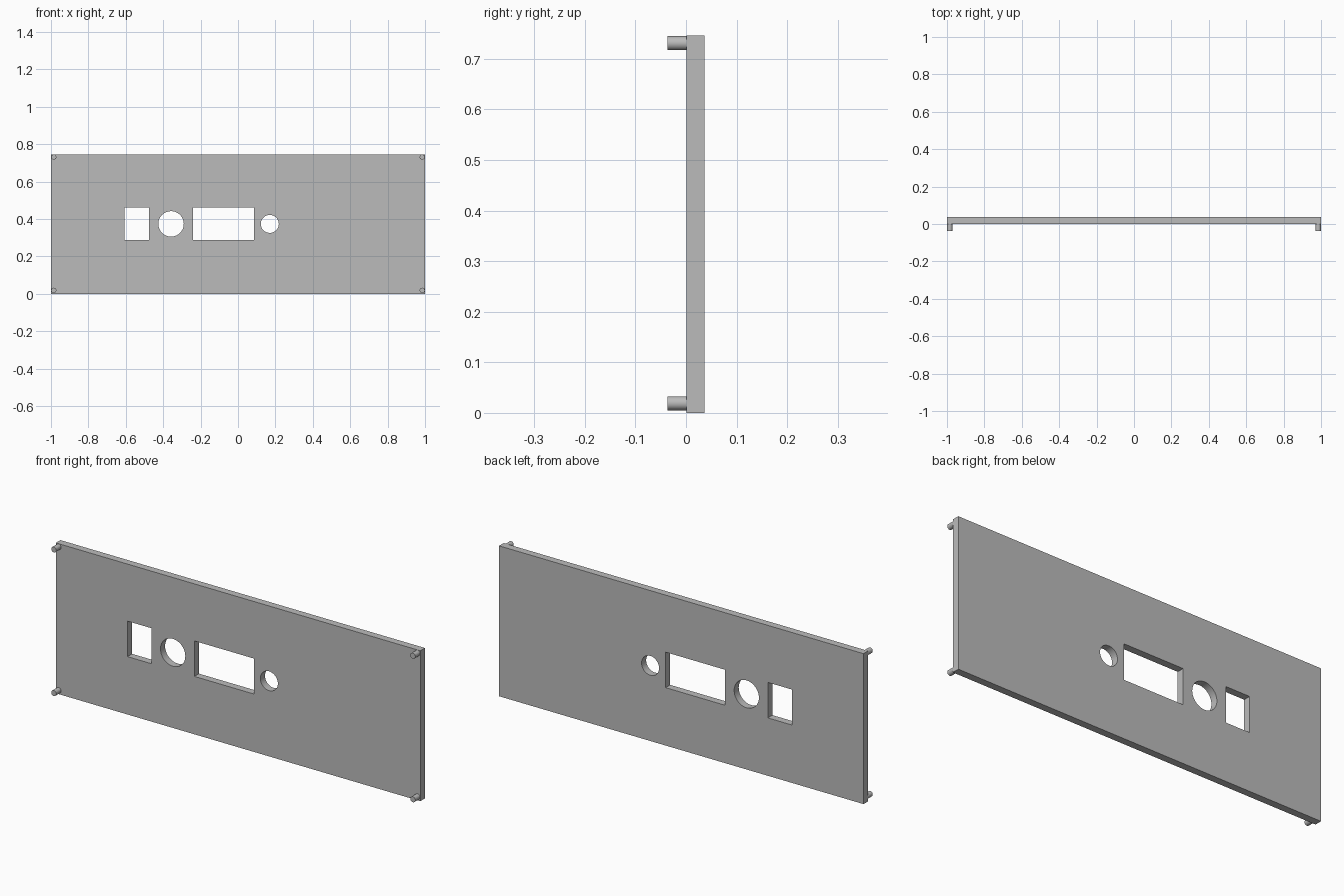
import bpy
import math

cube = bpy.data.objects.get("Cube")
if cube:
    bpy.data.objects.remove(cube, do_unlink=True)

# Single grey finish
grey = bpy.data.materials.new("plain grey")
grey.use_nodes = True
colour = (0.5, 0.5, 0.5, 1)
grey.diffuse_color = colour
grey.node_tree.nodes["Principled BSDF"].inputs["Base Color"].default_value = colour

HEIGHT = 0.746
BACK, FACE, PIN_TIP = 0.037, 0.001, -0.037


def box(name, x0, x1, y0, y1, z0, z1):
    bpy.ops.mesh.primitive_cube_add(
        size=1, location=((x0 + x1) / 2, (y0 + y1) / 2, (z0 + z1) / 2))
    ob = bpy.context.object
    ob.name = name
    ob.scale = (x1 - x0, y1 - y0, z1 - z0)
    bpy.ops.object.transform_apply(location=False, rotation=False, scale=True)
    ob.data.materials.append(grey)
    return ob


def rod(name, x, z, radius, y0, y1, sides):
    bpy.ops.mesh.primitive_cylinder_add(
        vertices=sides, radius=radius, depth=y1 - y0,
        location=(x, (y0 + y1) / 2, z), rotation=(math.pi / 2, 0, 0))
    ob = bpy.context.object
    ob.name = name
    ob.data.materials.append(grey)
    bpy.ops.object.shade_smooth_by_angle()
    return ob


# Flat panel
panel = box("panel", -1, 1, FACE, BACK, 0, HEIGHT)

# Openings: two rectangular, two round
MID = 0.374
cutters = [
    box("square_cutter", -0.607, -0.475, -0.1, 0.1, 0.287, 0.463),
    rod("large_round_cutter", -0.358, MID, 0.068, -0.1, 0.1, 64),
    box("wide_cutter", -0.24, 0.086, -0.1, 0.1, 0.287, 0.463),
    rod("small_round_cutter", 0.17, MID, 0.048, -0.1, 0.1, 64),
]
bpy.ops.object.select_all(action="DESELECT")
panel.select_set(True)
bpy.context.view_layer.objects.active = panel
for cutter in cutters:
    cutter.hide_render = True
    cut = panel.modifiers.new(cutter.name, "BOOLEAN")
    cut.operation = "DIFFERENCE"
    cut.solver = "EXACT"
    cut.object = cutter
    bpy.ops.object.modifier_apply(modifier=cut.name)
for cutter in cutters:
    bpy.data.objects.remove(cutter, do_unlink=True)
bpy.ops.object.shade_smooth_by_angle()

# Corner pins on the front face
for side, x in (("right", -0.985), ("left", 0.985)):
    for level, z in (("lower", 0.019), ("upper", 0.731)):
        rod(f"{level}_{side}_pin", x, z, 0.0138, PIN_TIP, FACE + 0.002, 32)
